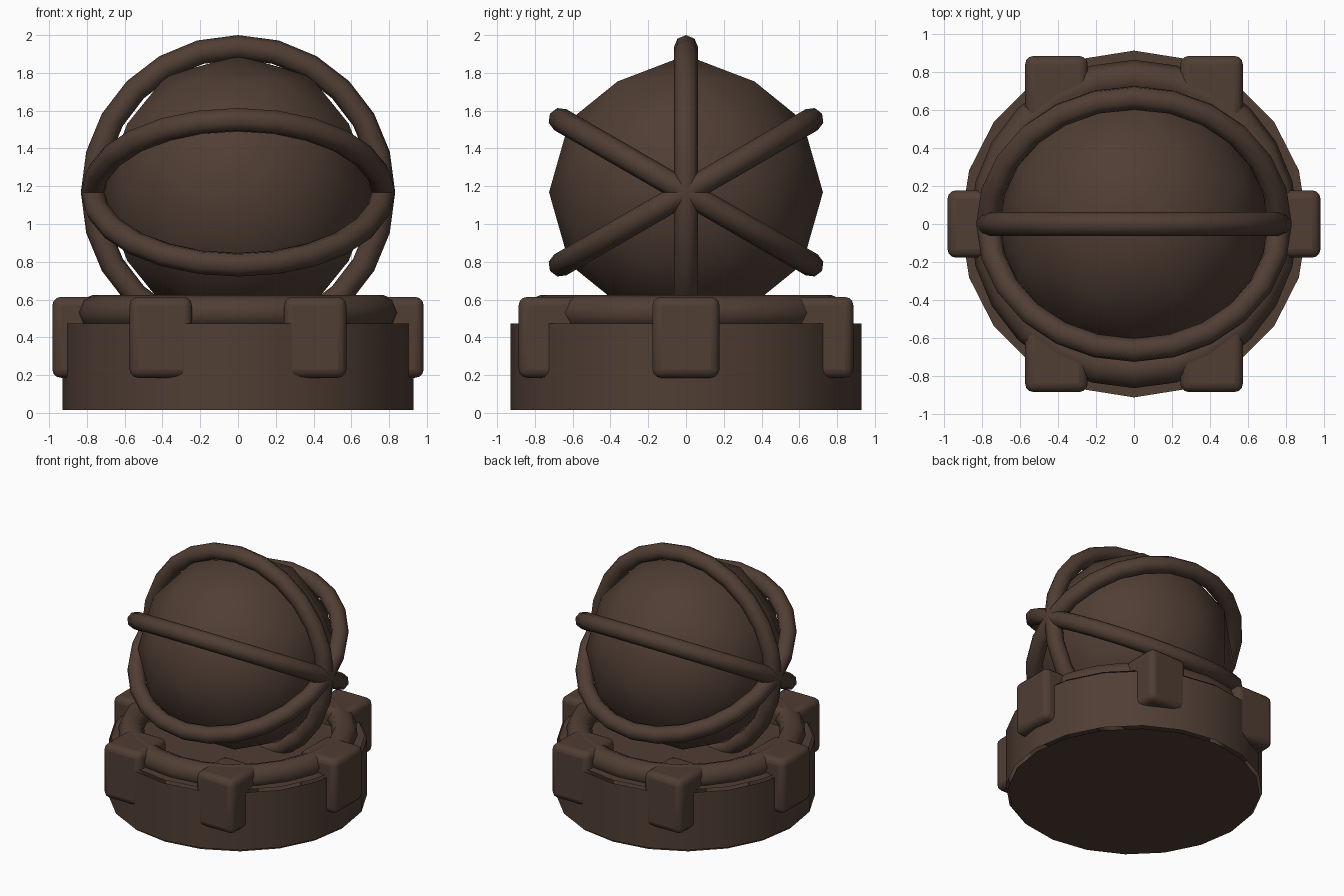
import bpy, bmesh, math
from mathutils import Vector

if "Cube" in bpy.data.objects:
    bpy.data.objects.remove(bpy.data.objects["Cube"])

mat = bpy.data.materials.new("dark_brown")
mat.diffuse_color = (0.08, 0.048, 0.034, 1)
mat.use_nodes = True
mat.node_tree.nodes["Principled BSDF"].inputs["Base Color"].default_value = mat.diffuse_color


def finish(obj, name, smooth=None):
    obj.name = name
    obj.data.materials.append(mat)
    if smooth is not None:
        bpy.ops.object.select_all(action='DESELECT')
        obj.select_set(True)
        bpy.context.view_layer.objects.active = obj
        bpy.ops.object.shade_smooth_by_angle(angle=math.radians(smooth))
    return obj


def from_bmesh(bm, name, smooth):
    mesh = bpy.data.meshes.new(name)
    bm.to_mesh(mesh)
    bm.free()
    obj = bpy.data.objects.new(name, mesh)
    bpy.context.collection.objects.link(obj)
    return finish(obj, name, smooth)


def ring(name, major, minor, z, tilt=0):
    bpy.ops.mesh.primitive_torus_add(
        major_segments=24, minor_segments=8, major_radius=major, minor_radius=minor,
        location=(0, 0, z), rotation=(math.radians(tilt), 0, 0))
    finish(bpy.context.object, name, 80)


# Base drum: open wall with caps set slightly apart from its rims
SIDES = 20


def circle(bm, r, z):
    return [bm.verts.new((r * math.cos(2 * math.pi * i / SIDES),
                          r * math.sin(2 * math.pi * i / SIDES), z)) for i in range(SIDES)]


bm = bmesh.new()
low, high = circle(bm, 0.93, 0.016), circle(bm, 0.93, 0.472)
for i in range(SIDES):
    j = (i + 1) % SIDES
    bm.faces.new((low[i], low[j], high[j], high[i]))
bm.faces.new(circle(bm, 0.914, 0.488))
bm.faces.new(circle(bm, 0.914, 0.0)[::-1])
from_bmesh(bm, "base_drum", 40)

# Collar ring on top of the drum
ring("collar_ring", 0.772, 0.093, 0.53)

# Six rounded blocks around the rim, all square to the axes
for i in range(6):
    a = i * math.pi / 3
    bpy.ops.mesh.primitive_cube_add(
        size=1, location=(0.818 * math.cos(a), 0.818 * math.sin(a), 0.4))
    block = bpy.context.object
    block.scale = (0.33, 0.355, 0.428)
    bpy.ops.object.transform_apply(location=False, rotation=False, scale=True)
    bevel = block.modifiers.new("rounding", 'BEVEL')
    bevel.width = 0.045
    bevel.segments = 3
    finish(block, f"rim_block_{i + 1}", 40)

# Ball: icosahedron split once and pushed out to a sphere
R, PHI = 0.725, (1 + 5 ** 0.5) / 2
bm = bmesh.new()
for s in (-1, 1):
    for t in (-PHI, PHI):
        for co in ((s, 0, t), (0, t, s), (t, s, 0)):
            bm.verts.new(co)
bmesh.ops.convex_hull(bm, input=bm.verts[:])
bmesh.ops.subdivide_edges(bm, edges=bm.edges[:], cuts=1, use_grid_fill=True)
for v in bm.verts:
    v.co = v.co.normalized() * R + Vector((0, 0, 1.168))
bmesh.ops.recalc_face_normals(bm, faces=bm.faces[:])
from_bmesh(bm, "ball", 80)

# Cage: three hoops sharing the x axis
for i, tilt in enumerate((30, 90, 150)):
    ring(f"cage_hoop_{i + 1}", 0.768, 0.064, 1.168, tilt)
